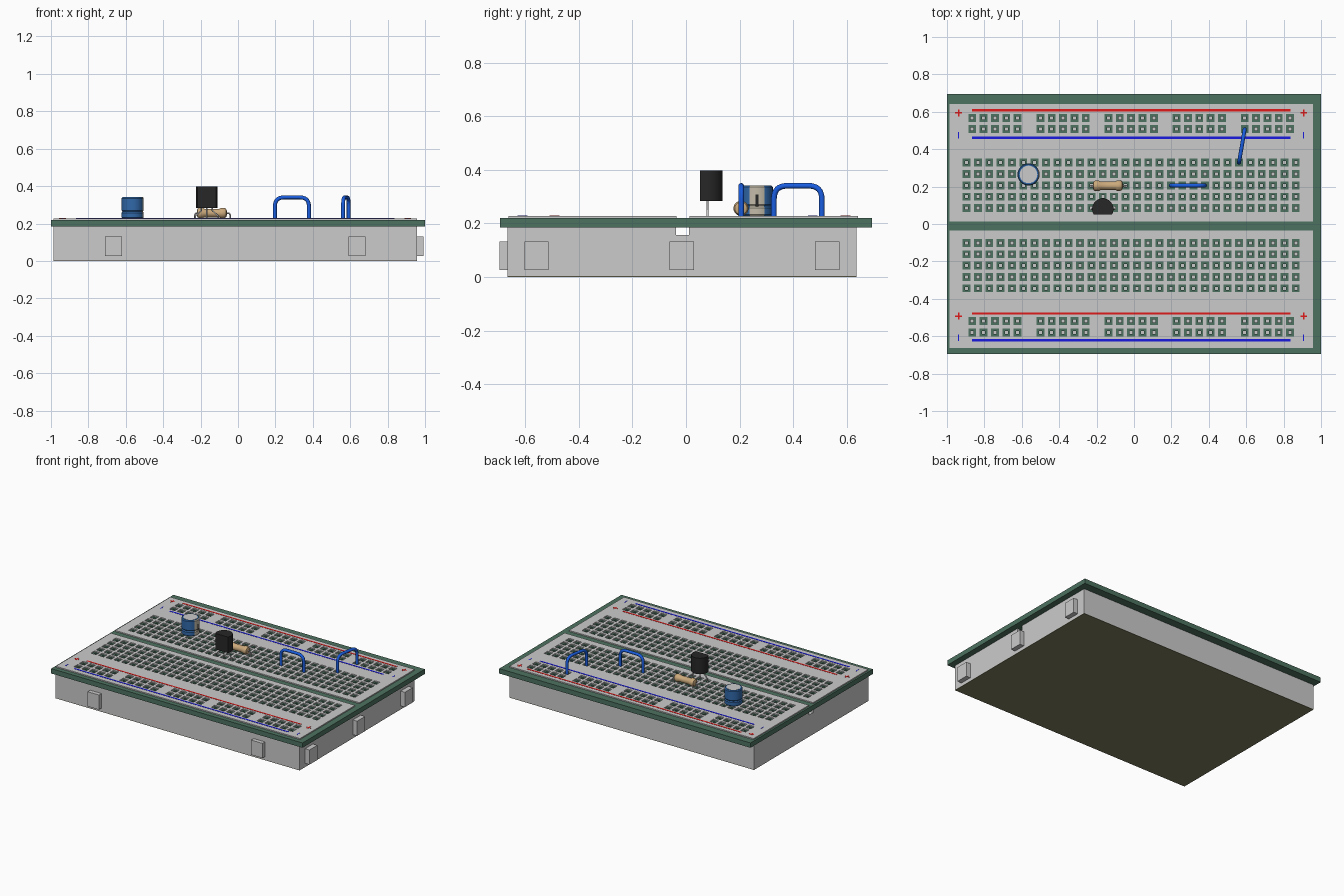
import bpy, bmesh, math
from mathutils import Vector

if "Cube" in bpy.data.objects:
    bpy.data.objects.remove(bpy.data.objects["Cube"])

PITCH = 0.0607
X0, X1 = -0.987, 0.957           # body extent in x
TOP = 0.228                      # upper surface of the board


def material(name, r, g, b):
    m = bpy.data.materials.new(name)
    m.diffuse_color = (r, g, b, 1)
    m.use_nodes = True
    m.node_tree.nodes["Principled BSDF"].inputs["Base Color"].default_value = m.diffuse_color
    return m


GREEN = material("green", 0.075, 0.17, 0.12)
OLIVE = material("olive", 0.22, 0.21, 0.12)
RED = material("red", 0.75, 0.01, 0.01)
BLUE = material("blue", 0.01, 0.01, 0.75)
WIRE = material("wire_blue", 0.01, 0.11, 0.75)
CAN = material("can_blue", 0.03, 0.14, 0.40)
TAN = material("tan", 0.60, 0.40, 0.20)
PALE = material("pale", 0.55, 0.50, 0.40)
BLACK = material("black", 0.02, 0.02, 0.02)


def finish(name, bm, mat=None, fix=True):
    if fix:
        bmesh.ops.recalc_face_normals(bm, faces=bm.faces)
    me = bpy.data.meshes.new(name)
    bm.to_mesh(me)
    bm.free()
    ob = bpy.data.objects.new(name, me)
    bpy.context.collection.objects.link(ob)
    if mat:
        me.materials.append(mat)
    return ob


def smooth(ob, angle=35):
    bpy.ops.object.select_all(action='DESELECT')
    ob.select_set(True)
    bpy.context.view_layer.objects.active = ob
    bpy.ops.object.shade_smooth_by_angle(angle=math.radians(angle))


def prism(name, pts, vec, mat=None):
    bm = bmesh.new()
    a = [bm.verts.new(p) for p in pts]
    b = [bm.verts.new(Vector(p) + Vector(vec)) for p in pts]
    bm.faces.new(a)
    bm.faces.new(b)
    for i in range(len(a)):
        j = (i + 1) % len(a)
        bm.faces.new((a[i], a[j], b[j], b[i]))
    return finish(name, bm, mat)


def box(name, x0, x1, y0, y1, z0, z1, mat=None):
    pts = [(x0, y0, z0), (x1, y0, z0), (x1, y1, z0), (x0, y1, z0)]
    return prism(name, pts, (0, 0, z1 - z0), mat)


def perforated(name, x0, x1, y0, y1, top, depth, holes, h, mat=None):
    """Slab with square through-holes of half size h."""
    def cuts(lo, hi, k):
        vals = {round(p[k] + s, 5) for p in holes for s in (-h, h)}
        return sorted(vals | {lo, hi})
    xs, ys = cuts(x0, x1, 0), cuts(y0, y1, 1)
    bm = bmesh.new()
    verts = {}

    def vert(i, j):
        if (i, j) not in verts:
            verts[i, j] = bm.verts.new((xs[i], ys[j], top))
        return verts[i, j]
    for j in range(len(ys) - 1):
        cy = (ys[j] + ys[j + 1]) / 2
        row = [p[0] for p in holes if abs(p[1] - cy) < h]
        for i in range(len(xs) - 1):
            cx = (xs[i] + xs[i + 1]) / 2
            if not any(abs(x - cx) < h for x in row):
                bm.faces.new((vert(i, j), vert(i + 1, j), vert(i + 1, j + 1), vert(i, j + 1)))
    ob = finish(name, bm, mat, fix=False)
    mod = ob.modifiers.new("thickness", 'SOLIDIFY')
    mod.thickness, mod.offset = depth, -1
    return ob


def lathe(name, profile, mat=None, a0=0, a1=360, n=32):
    """Turn an (r, z) profile about z; a full turn is capped at both ends."""
    full = a1 - a0 == 360
    bm = bmesh.new()
    count = n if full else n + 1
    rings = []
    for r, z in profile:
        angs = [math.radians(a0 + (a1 - a0) * i / n) for i in range(count)]
        rings.append([bm.verts.new((r * math.cos(a), r * math.sin(a), z)) for a in angs])
    for lo, hi in zip(rings, rings[1:]):
        for i in range(n):
            j = (i + 1) % count
            bm.faces.new((lo[i], lo[j], hi[j], hi[i]))
    if full:
        bm.faces.new(rings[0])
        bm.faces.new(rings[-1])
    ob = finish(name, bm, mat, fix=full)
    smooth(ob)
    return ob


def tube(name, pts, radius, mat=None, bend=0.0):
    """Round wire along a path, with corners rounded by the bend distance."""
    pts = [Vector(p) for p in pts]
    path = [pts[0]]
    for a, b, c in zip(pts, pts[1:], pts[2:]):
        if bend:
            p, q = b + (a - b).normalized() * bend, b + (c - b).normalized() * bend
            path += [p * (1 - t) ** 2 + b * 2 * t * (1 - t) + q * t * t for t in [k / 8 for k in range(9)]]
        else:
            path.append(b)
    path.append(pts[-1])
    cu = bpy.data.curves.new(name, 'CURVE')
    cu.dimensions = '3D'
    cu.bevel_depth, cu.bevel_resolution, cu.use_fill_caps = radius, 3, True
    sp = cu.splines.new('POLY')
    sp.points.add(len(path) - 1)
    for point, co in zip(sp.points, path):
        point.co = (*co, 1)
    sp.use_smooth = True
    ob = bpy.data.objects.new(name, cu)
    bpy.context.collection.objects.link(ob)
    if mat:
        cu.materials.append(mat)
    return ob


def col(n):
    return 0.865 - PITCH * (n - 1)


# Hole layout: 30 columns of terminals, rails in five groups of five
def hole_rows(first, rails):
    pts = [(col(n), first - PITCH * r) for n in range(1, 31) for r in range(5)]
    pts += [(col(n + 0.5), y) for n in range(1, 31) if n % 6 for y in rails]
    return pts


upper = hole_rows(0.328, (0.567, 0.507))
lower = hole_rows(-0.101, (-0.519, -0.580))

# Grooved body, adhesive backing, green flange and the two raised faces
section = [(-0.667, 0.003), (0.637, 0.003), (0.637, 0.185), (0.011, 0.185),
           (0.011, 0.156), (-0.038, 0.156), (-0.038, 0.185), (-0.667, 0.185)]
prism("body", [(X0, y, z) for y, z in section], (X1 - X0, 0, 0))
box("adhesive_backing", X0, X1, -0.667, 0.637, 0, 0.003, OLIVE)
perforated("green_flange", -1.0, 1.0, -0.695, 0.695, 0.22, 0.035, upper + lower, 0.008, GREEN)
perforated("upper_face", X0, X1, 0.013, 0.642, TOP, 0.008, upper, 0.021)
perforated("lower_face", X0, X1, -0.662, -0.036, TOP, 0.008, lower, 0.021)

# Interlocking tabs on the front and right
for x in (-0.665, 0.637):
    box("front_tab", x - 0.045, x + 0.045, -0.696, -0.667, 0.026, 0.132)
for y in (-0.558, -0.016, 0.527):
    box("side_tab", X1, 0.991, y - 0.045, y + 0.045, 0.026, 0.132)

# Rail stripes and polarity marks
for red_y, blue_y in ((0.608, 0.461), (-0.478, -0.622)):
    for name, y, mat in (("red_stripe", red_y, RED), ("blue_stripe", blue_y, BLUE)):
        box(name, -0.867, 0.838, y - 0.006, y + 0.006, TOP, TOP + 0.001, mat)
    for x in (-0.938, 0.907):
        y = red_y - 0.014
        box("positive_mark", x - 0.018, x + 0.018, y - 0.004, y + 0.004, TOP, TOP + 0.001, RED)
        box("positive_mark", x - 0.004, x + 0.004, y - 0.018, y + 0.018, TOP, TOP + 0.001, RED)
        y = blue_y + 0.013
        box("negative_mark", x - 0.003, x + 0.003, y - 0.017, y + 0.017, TOP, TOP + 0.001, BLUE)

# Capacitor: can with a crimped waist, metal top, polarity stripe
can = [(0.054, 0.228), (0.059, 0.233), (0.059, 0.257), (0.054, 0.264),
       (0.059, 0.271), (0.059, 0.335), (0.054, 0.341)]
stripe = [(r + 0.0008, z) for r, z in can]
for ob in (lathe("capacitor_can", can, CAN),
           lathe("capacitor_top", [(0.047, 0.338), (0.047, 0.342)]),
           lathe("capacitor_stripe", stripe, PALE, -28, 28, 8),
           lathe("capacitor_dash", [(0.061, 0.262), (0.061, 0.307)], BLACK, -6, 6, 4)):
    ob.location = (-0.564, 0.265, 0)

# Transistor: D-shaped body on three splayed legs
tx, ty, tr = col(18), 0.08, 0.057
arc = [math.radians(-30 + 240 * i / 24) for i in range(25)]
smooth(prism("transistor_body", [(tx + tr * math.cos(a), ty + tr * math.sin(a), 0.283) for a in arc],
             (0, 0, 0.115), BLACK))
for s in (-1, 0, 1):
    tube("transistor_leg", [(tx + s * 0.03, ty, 0.29), (tx + s * 0.03, ty, 0.27),
                            (tx + s * PITCH, ty, 0.24), (tx + s * PITCH, ty, 0.187)], 0.004)

# Resistor: bulged ends, bent leads
half = [(0.012, 0.080), (0.023, 0.076), (0.028, 0.066), (0.028, 0.050), (0.023, 0.040)]
body = lathe("resistor_body", [(r, -z) for r, z in half] + half[::-1], TAN)
body.rotation_euler = (0, math.pi / 2, 0)
body.location = (-0.140, 0.205, 0.256)
xa, xb = col(19) - 0.003, col(16) + 0.003
tube("resistor_lead", [(xa, 0.205, 0.187), (xa, 0.205, 0.256), (xb, 0.205, 0.256), (xb, 0.205, 0.187)],
     0.004, bend=0.012)

# Jumper wires
for a, b in (((col(12), 0.206), (col(9), 0.206)), ((col(5.5), 0.507), (col(6), 0.328))):
    tube("jumper_wire", [(*a, 0.215), (*a, 0.340), (*b, 0.340), (*b, 0.215)], 0.0105, WIRE, bend=0.05)
